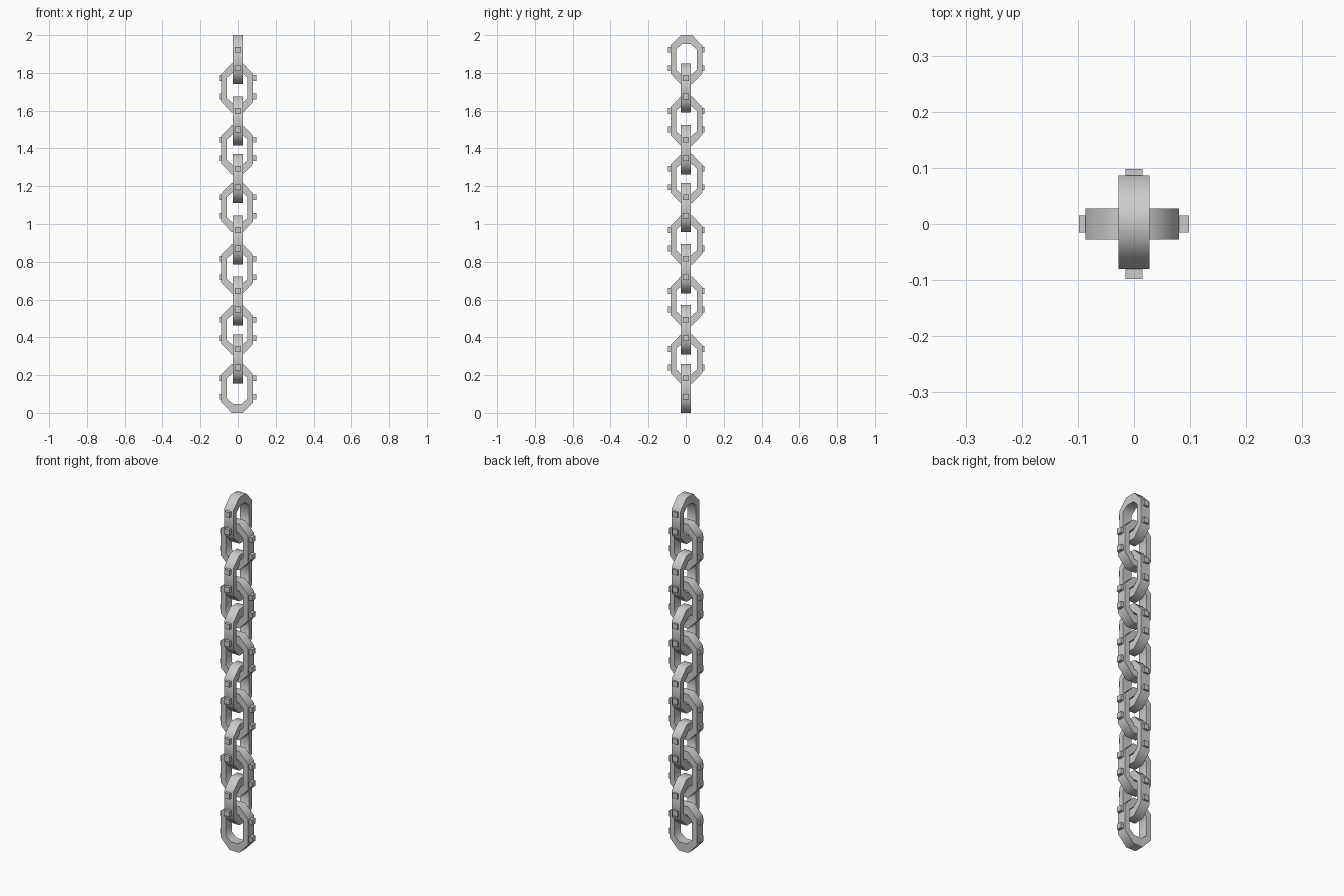
import bpy, bmesh
from math import radians
from mathutils import Matrix

if "Cube" in bpy.data.objects:
    bpy.data.objects.remove(bpy.data.objects["Cube"])

HALF_LEN = 0.13      # half height of one link
HALF_T = 0.0275      # half thickness of the bar
BOTTOMS = [0, .155, .31, .462, .633, .785, .958, 1.11, 1.263, 1.415, 1.59, 1.74]

# one quarter of the outer and inner outlines (across, up)
OUTER = [(0.0835, 0.074), (0.030, HALF_LEN)]
INNER = [(0.054, 0.055), (0.023, 0.082)]


def loop_points(q):
    """Mirror a quarter outline into a closed eight-sided loop."""
    right_top = q
    left_top = [(-x, z) for x, z in reversed(q)]
    left_low = [(-x, -z) for x, z in q]
    right_low = [(x, -z) for x, z in reversed(q)]
    return right_top + left_top + left_low + right_low


def add_box(bm, centre, size):
    m = Matrix.Translation(centre) @ Matrix.Diagonal((*size, 1))
    bmesh.ops.create_cube(bm, size=1, matrix=m)


def make_link_mesh():
    bm = bmesh.new()
    rings = []
    # four loops: outer front, outer back, inner back, inner front
    for pts, y in ((OUTER, -HALF_T), (OUTER, HALF_T), (INNER, HALF_T), (INNER, -HALF_T)):
        rings.append([bm.verts.new((x - 0.003, y, z)) for x, z in loop_points(pts)])
    for k in range(4):
        a, b = rings[k], rings[(k + 1) % 4]
        for i in range(8):
            j = (i + 1) % 8
            bm.faces.new((a[i], a[j], b[j], b[i]))
    # studs on both long sides
    for sx in (-1, 1):
        for z in (-0.045, 0.053):
            add_box(bm, (sx * 0.086, 0, z), (0.024, 0.03, 0.03))
    bmesh.ops.recalc_face_normals(bm, faces=bm.faces)
    me = bpy.data.meshes.new("chain_link")
    bm.to_mesh(me)
    bm.free()
    for p in me.polygons:
        p.use_smooth = True
    me.set_sharp_from_angle(angle=radians(60))
    return me


# chain of links, every other one turned a quarter
link_mesh = make_link_mesh()
for i, z in enumerate(BOTTOMS):
    ob = bpy.data.objects.new(f"chain_link_{i + 1}", link_mesh)
    ob.location = (0, 0, z + HALF_LEN)
    ob.rotation_euler.z = radians(-90) if i % 2 else 0
    bpy.context.collection.objects.link(ob)
